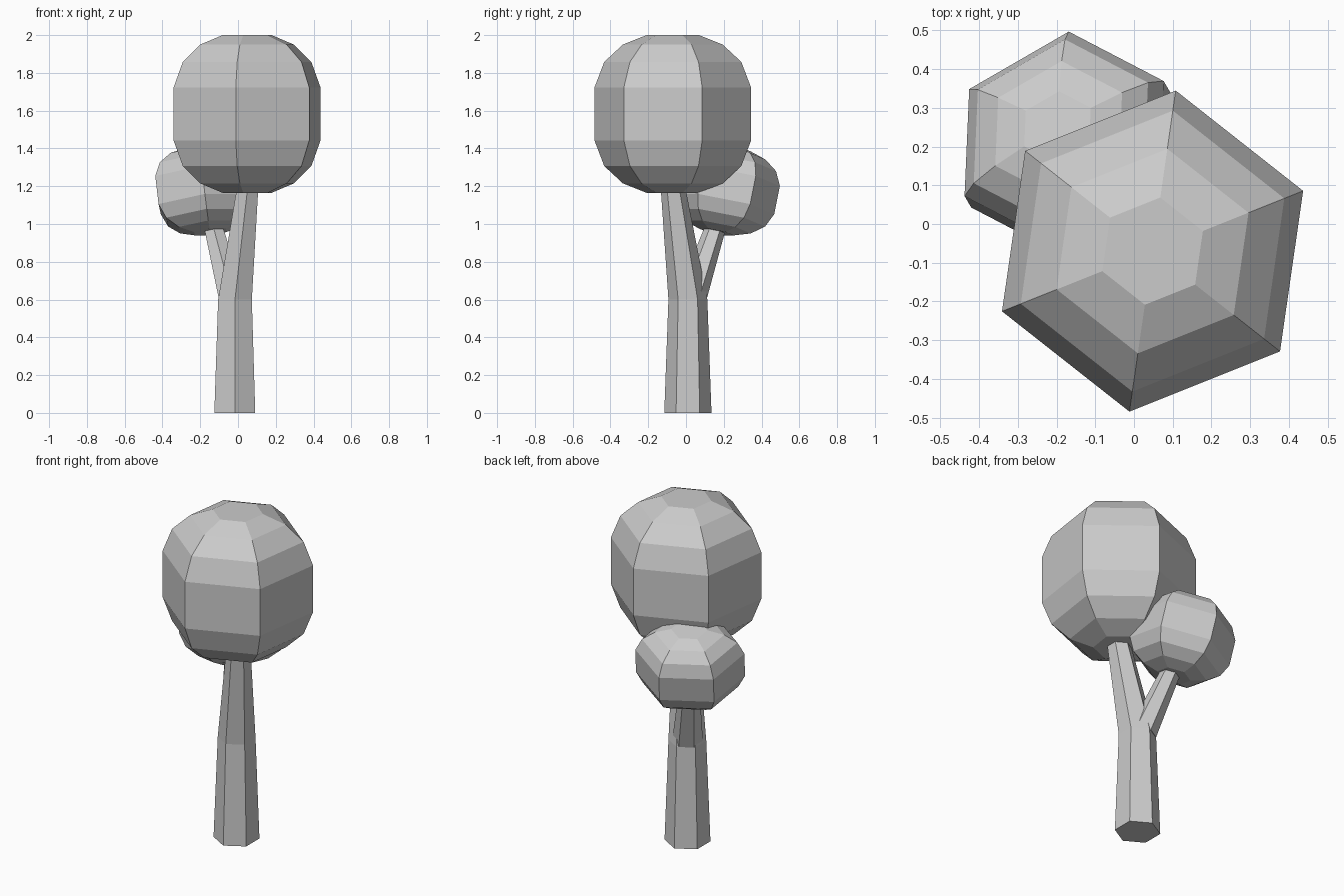
import bpy, bmesh, math
from mathutils import Vector, Matrix

if "Cube" in bpy.data.objects:
    bpy.data.objects.remove(bpy.data.objects["Cube"])

SIDES = 6


def loft(name, rings, angle, matrix=None):
    """Skin a stack of six-sided rings given as (x, y, z, radius), capped at both ends."""
    bm = bmesh.new()
    loops = []
    for x, y, z, r in rings:
        loop = []
        for i in range(SIDES):
            a = math.radians(angle) + i * 2 * math.pi / SIDES
            loop.append(bm.verts.new((x + r * math.cos(a), y + r * math.sin(a), z)))
        loops.append(loop)
    for low, high in zip(loops, loops[1:]):
        for i in range(SIDES):
            j = (i + 1) % SIDES
            bm.faces.new((low[i], low[j], high[j], high[i]))
    bm.faces.new(loops[0][::-1])
    bm.faces.new(loops[-1])
    if matrix:
        bm.transform(matrix)
    bmesh.ops.recalc_face_normals(bm, faces=bm.faces)
    mesh = bpy.data.meshes.new(name)
    bm.to_mesh(mesh)
    bm.free()
    ob = bpy.data.objects.new(name, mesh)
    bpy.context.collection.objects.link(ob)
    return ob


# Rounded crown profile: (height, radius) as fractions of half height and full radius
HALF = [(0.335, 1.0), (0.66, 0.875), (0.88, 0.637), (1.0, 0.334)]
PROFILE = [(-h, r) for h, r in reversed(HALF)] + HALF


def crown(name, center, radius, half_height, angle, matrix=Matrix()):
    rings = [(0, 0, h * half_height, r * radius) for h, r in PROFILE]
    return loft(name, rings, angle, Matrix.Translation(center) @ matrix)


# Main trunk, bending towards the large crown above the fork
loft("trunk", [(-0.017, 0.01, 0, 0.125),
               (-0.016, 0.01, 0.6, 0.103),
               (0.048, -0.065, 1.166, 0.067)], 30)

# Side branch, growing out of the fork
loft("side_branch", [(-0.028, 0.025, 0.6, 0.084),
                     (-0.128, 0.153, 0.975, 0.058)], 30)

# Large crown
crown("large_crown", (0.048, -0.07, 1.5825), 0.419, 0.4175, 21.8)

# Small crown, slightly squashed and leaning outward with the branch
lean = Vector((-0.5, 0.866, 0))
tilt = Matrix.Rotation(math.radians(13), 4, Vector((0, 0, 1)).cross(lean))
squash = Matrix.Scale(0.93, 4, lean)
crown("small_crown", (-0.172, 0.206, 1.18), 0.297, 0.228, 30, tilt @ squash)
